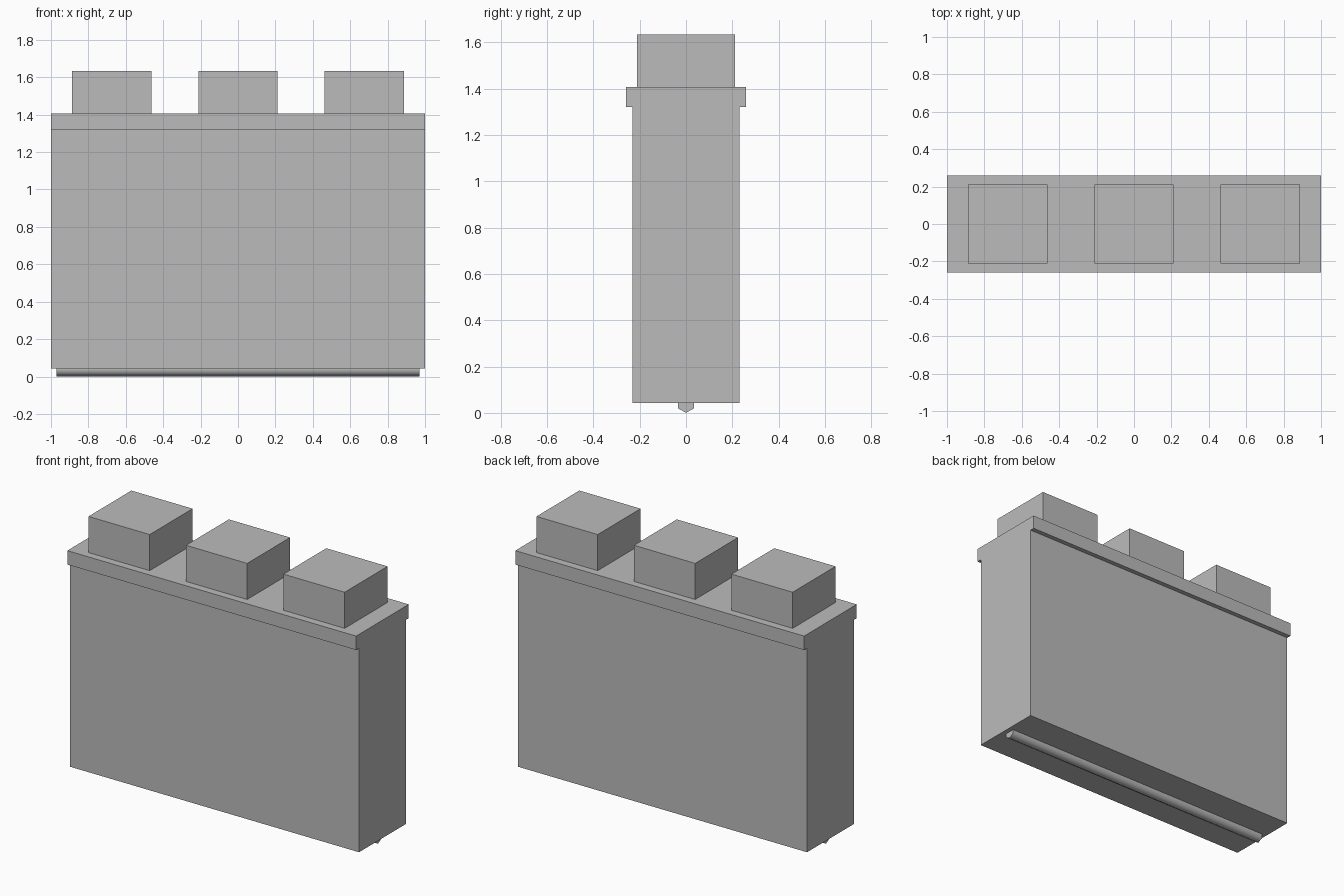
import bpy, bmesh, math
from mathutils import Matrix

# Remove the default cube
cube = bpy.data.objects.get("Cube")
if cube:
    bpy.data.objects.remove(cube, do_unlink=True)

# Single grey material
grey = bpy.data.materials.new("plain_grey")
grey.use_nodes = True
colour = (0.5, 0.5, 0.5, 1)
grey.diffuse_color = colour
grey.node_tree.nodes["Principled BSDF"].inputs["Base Color"].default_value = colour


def finish(name, bm):
    bmesh.ops.recalc_face_normals(bm, faces=bm.faces[:])
    mesh = bpy.data.meshes.new(name)
    bm.to_mesh(mesh)
    bm.free()
    mesh.materials.append(grey)
    obj = bpy.data.objects.new(name, mesh)
    bpy.context.collection.objects.link(obj)
    return obj


def extrude_along_x(name, profile, half_length):
    bm = bmesh.new()
    face = bm.faces.new([bm.verts.new((-half_length, y, z)) for y, z in profile])
    result = bmesh.ops.extrude_face_region(bm, geom=[face])
    end = [v for v in result["geom"] if isinstance(v, bmesh.types.BMVert)]
    bmesh.ops.translate(bm, verts=end, vec=(2 * half_length, 0, 0))
    # The extrusion may drop the starting cap, so close any open end
    open_edges = [e for e in bm.edges if e.is_boundary]
    if open_edges:
        bmesh.ops.holes_fill(bm, edges=open_edges)
    return finish(name, bm)


# Body with an overhanging lip along the front and back
bottom, lip_bottom, lip_top = 0.043, 1.32, 1.407
half = [(0.231, bottom), (0.231, lip_bottom), (0.26, lip_bottom), (0.26, lip_top)]
profile = half + [(-y, z) for y, z in reversed(half)]
extrude_along_x("body_with_lip", profile, 1.0)

# Three square blocks on top
width, top = 0.424, 1.633
for label, x in (("right", -0.675), ("middle", 0), ("left", 0.675)):
    bm = bmesh.new()
    bmesh.ops.create_cube(bm, size=1, matrix=Matrix.Translation((x, 0, (lip_top + top) / 2))
                          @ Matrix.Diagonal((width, width, top - lip_top, 1)))
    finish(label + "_top_block", bm)

# Hexagonal rail half sunk into the underside, with smooth sides and flat ends
radius = 0.039
hexagon = [(radius * math.sin(i * math.pi / 3), radius - radius * math.cos(i * math.pi / 3))
           for i in range(6)]
rail = extrude_along_x("bottom_rail", hexagon, 0.97)
for poly in rail.data.polygons:
    poly.use_smooth = abs(poly.normal.x) < 0.5
for edge in rail.data.edges:
    a, b = (rail.data.vertices[i].co for i in edge.vertices)
    edge.use_edge_sharp = abs(a.x - b.x) < 0.01
